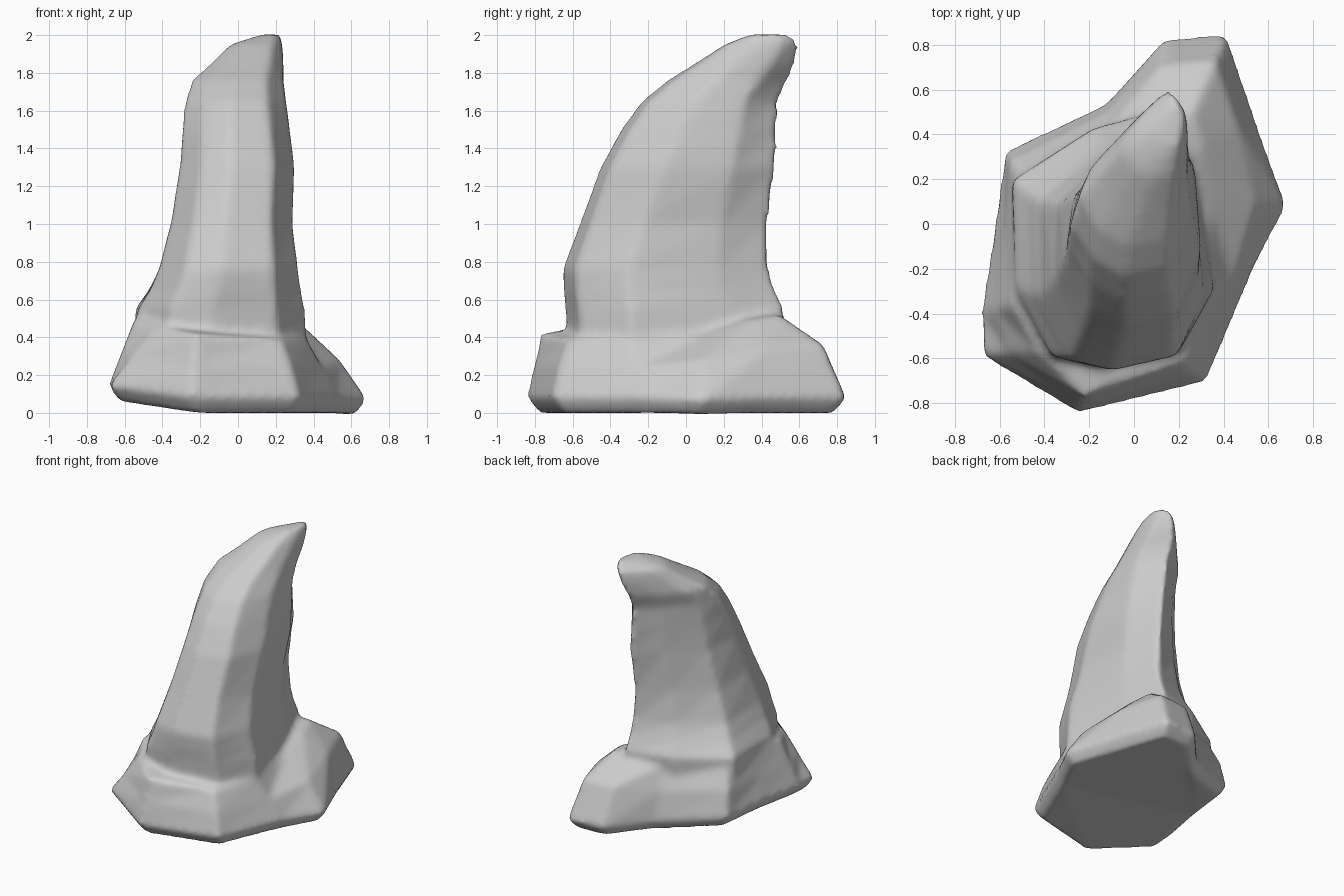
import bpy
from mathutils import Vector

if "Cube" in bpy.data.objects:
    bpy.data.objects.remove(bpy.data.objects["Cube"])


def loft(name, rings, centre):
    """Skin a stack of closed rings; flat bottom, fan on top."""
    n = len(rings[0])
    verts = [v for r in rings for v in r] + [Vector(centre)]
    faces = [tuple(reversed(range(n)))]
    for k in range(len(rings) - 1):
        for i in range(n):
            j = (i + 1) % n
            faces.append((k*n + i, k*n + j, k*n + n + j, k*n + n + i))
    top = (len(rings) - 1) * n
    faces += [(top + i, top + (i + 1) % n, len(verts) - 1) for i in range(n)]
    mesh = bpy.data.meshes.new(name)
    mesh.from_pydata(verts, [], faces)
    ob = bpy.data.objects.new(name, mesh)
    bpy.context.collection.objects.link(ob)
    return ob


# Rock base: lower edge x, y, z / upper edge x, y, z / bulge of the flank
outline = [
    (-.25, -.845, .08, -.22, -.77, .42, 0),
    (.325, -.705, .08, .23, -.62, .39, .01),
    (.53, -.22, .08, .36, -.30, .40, 0),
    (.685, .08, .07, .33, .08, .41, .035),
    (.56, .42, .08, .30, .36, .50, .05),
    (.415, .85, .08, .26, .50, .52, .06),
    (.14, .83, .08, .08, .47, .52, .06),
    (-.12, .54, .09, -.12, .41, .49, .02),
    (-.575, .325, .15, -.50, .22, .50, .02),
    (-.63, -.05, .16, -.53, -.10, .50, 0),
    (-.685, -.40, .15, -.55, -.36, .50, 0),
    (-.685, -.585, .14, -.43, -.57, .46, 0),
]
under, low, mid, high = [], [], [], []
for x, y, z, tx, ty, tz, b in outline:
    lo, hi = Vector((x, y, z)), Vector((tx, ty, tz))
    out = Vector((x, y, 0)).normalized() + Vector((0, 0, 1))
    under.append(Vector((x * .91, y * .92, z - .08)))
    low.append(lo)
    mid.append(lo.lerp(hi, .5) + out * b)
    high.append(hi)
base = loft("rock_base", [under, low, mid, high], (0, 0, .48))

# Rock spire: unit cross-sections at foot and tip, blended on the way up
foot = [(.2, .04), (.45, 0), (.83, .06), (1, .30), (.89, .75),
        (.78, 1), (.4, .92), (0, .72), (.02, .30)]
tip = [(.19, .11), (.45, 0), (.82, .06), (1, .40), (1, .75),
       (.72, 1), (.44, .81), (.12, .55), (0, .33)]
# height, then x and y extents
levels = [
    (.30, -.55, .37, -.62, .50),
    (.55, -.545, .355, -.64, .52),
    (.65, -.48, .335, -.65, .475),
    (.76, -.43, .32, -.655, .445),
    (1.0, -.365, .29, -.565, .435),
    (1.3, -.315, .30, -.455, .48),
    (1.5, -.30, .275, -.345, .49),
    (1.65, -.285, .255, -.235, .49),
    (1.76, -.25, .24, -.10, .545),
    (1.85, -.15, .24, .045, .585),
    (1.95, -.05, .235, .20, .605),
    (2.003, .12, .22, .33, .56),
]
rings = []
for z, x0, x1, y0, y1 in levels:
    t = min(1, max(0, (z - .55) / 1.25))
    rings.append([Vector((x0 + (x1 - x0) * (a[0] + (b[0] - a[0]) * t),
                          y0 + (y1 - y0) * (a[1] + (b[1] - a[1]) * t), z))
                  for a, b in zip(foot, tip)])
spire = loft("rock_spire", rings, (.17, .44, 2.003))

# Fuse both into one weathered rock with soft seams
bpy.ops.object.select_all(action='DESELECT')
spire.select_set(True)
base.select_set(True)
bpy.context.view_layer.objects.active = base
bpy.ops.object.join()
base.name = "leaning_rock"
fuse = base.modifiers.new("fuse", 'REMESH')
fuse.mode, fuse.voxel_size, fuse.use_smooth_shade = 'VOXEL', .022, True
soften = base.modifiers.new("soften", 'SMOOTH')
soften.factor, soften.iterations = .5, 9
